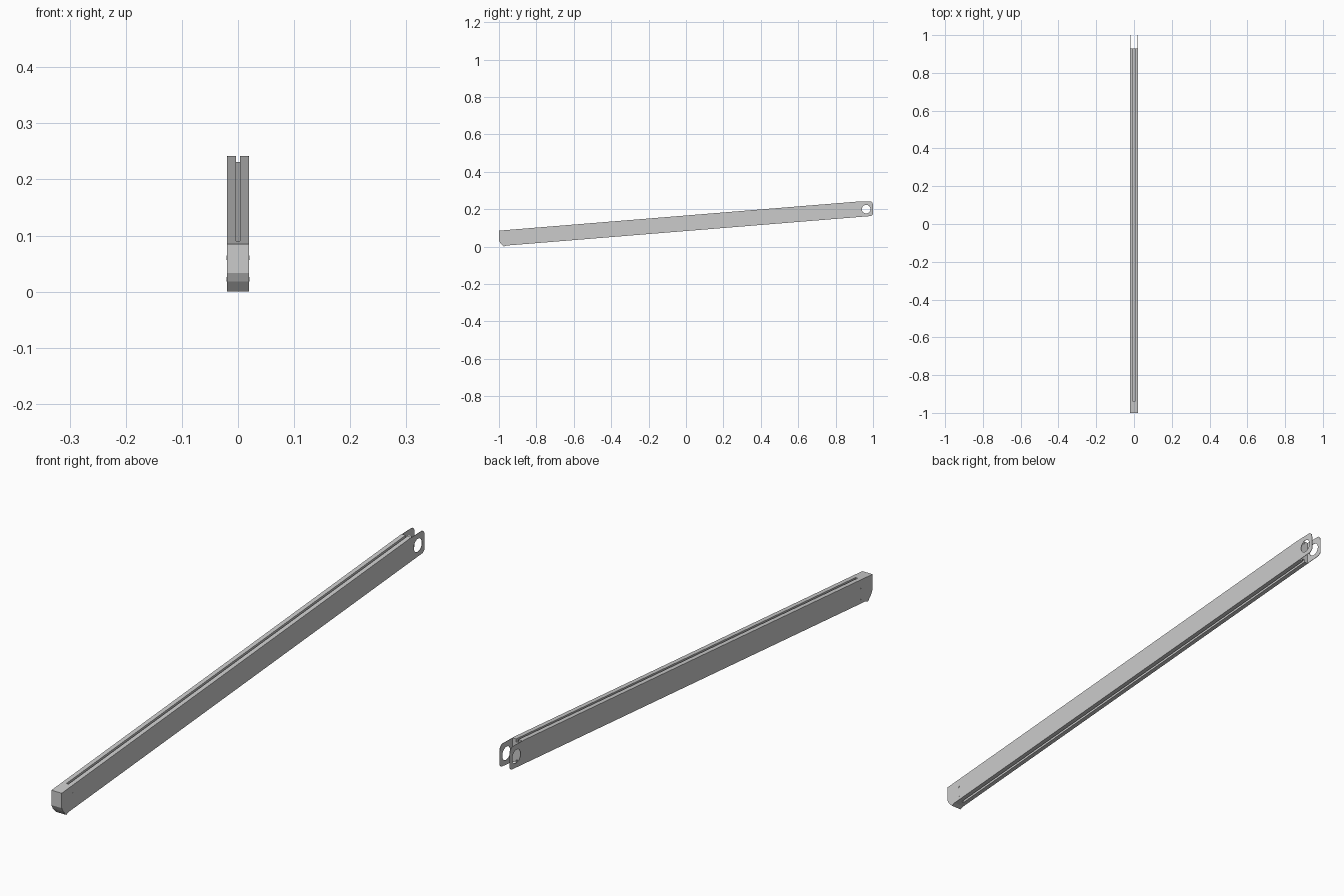
import bpy, bmesh, math
from mathutils import Matrix

if "Cube" in bpy.data.objects:
    bpy.data.objects.remove(bpy.data.objects["Cube"])

SLOPE = 0.081


def top(y):
    return 0.166 + SLOPE * y


def bottom(y):
    return 0.083 + SLOPE * y


def finish(name, bm):
    bmesh.ops.recalc_face_normals(bm, faces=bm.faces)
    me = bpy.data.meshes.new(name)
    bm.to_mesh(me)
    bm.free()
    ob = bpy.data.objects.new(name, me)
    bpy.context.collection.objects.link(ob)
    return ob


def extrude(name, pts, vec):
    """Closed outline swept along a vector."""
    bm = bmesh.new()
    face = bm.faces.new([bm.verts.new(p) for p in pts])
    geo = bmesh.ops.extrude_face_region(bm, geom=[face])['geom']
    bmesh.ops.translate(bm, vec=vec, verts=[v for v in geo if isinstance(v, bmesh.types.BMVert)])
    return finish(name, bm)


def pin(name, x, y, z, r, depth, seg):
    """Cylinder along x."""
    bm = bmesh.new()
    bmesh.ops.create_cone(bm, cap_ends=True, segments=seg, radius1=r, radius2=r, depth=depth,
                          matrix=Matrix.Translation((x, y, z)) @ Matrix.Rotation(math.pi / 2, 4, 'Y'))
    return finish(name, bm)


# sloping core with a shallow groove along the top and the bottom
y0, y1 = -0.94, 0.93
w, g, d = 0.0185, 0.004, 0.01
t, b = top(y0), bottom(y0)
section = [(-w, b), (-g, b), (-g, b + d), (g, b + d), (g, b), (w, b),
           (w, t), (g, t), (g, t - d), (-g, t - d), (-g, t), (-w, t)]
extrude("beam_core", [(x, y0, z) for x, z in section], (0, y1 - y0, SLOPE * (y1 - y0)))

# solid nose block with a chamfered lower edge
nose = [(-1, top(-1)), (-1, 0.033), (-0.992, 0.018), (-0.975, 0.0),
        (-0.96, bottom(-0.96)), (y0, bottom(y0)), (y0, top(y0))]
extrude("nose_block", [(-w, y, z) for y, z in nose], (2 * w, 0, 0))

# thin side plates that run past the core as a pierced fork
plate = nose[:5] + [(0.99, bottom(0.99)), (1, 0.172), (1, 0.222), (0.997, 0.234),
                    (0.988, 0.2415), (0.97, 0.2415), (0.915, top(0.915))]
hole = pin("pivot_hole_cutter", 0, 0.963, 0.2, 0.023, 0.2, 32)
hole.hide_render = True
hole.hide_viewport = True
for side, name in ((-1, "left"), (1, "right")):
    ob = extrude(name + "_side_plate", [(side * w, y, z) for y, z in plate], (side * 0.0015, 0, 0))
    cut = ob.modifiers.new("pivot_hole", 'BOOLEAN')
    cut.object = hole
    cut.solver = 'EXACT'
    # small flush rivets at the nose
    for i, z in enumerate((0.022, 0.06)):
        pin(f"{name}_rivet_{i + 1}", side * 0.0197, -0.938, z, 0.004, 0.001, 12)
